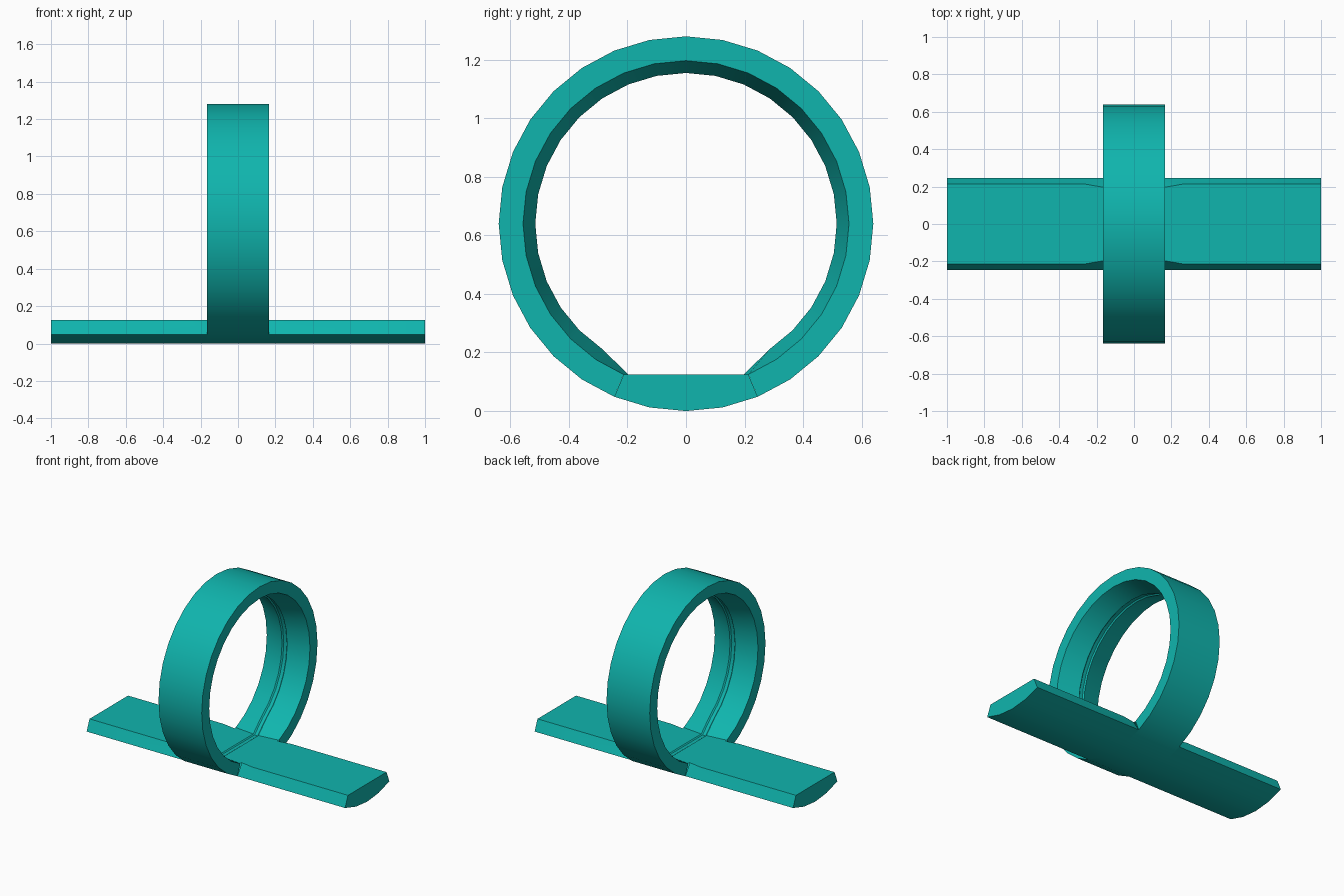
import bpy, bmesh, math

if "Cube" in bpy.data.objects:
    bpy.data.objects.remove(bpy.data.objects["Cube"])

SIDES, R, CZ = 32, 0.64, 0.64      # ring facets, outer radius, centre height
HALF, FLOOR = 0.167, 0.125         # ring half width, deck height

teal = bpy.data.materials.new("teal")
teal.diffuse_color = (0.005, 0.46, 0.42, 1)
teal.use_nodes = True
teal.node_tree.nodes["Principled BSDF"].inputs["Base Color"].default_value = teal.diffuse_color


def finish(bm, name):
    bmesh.ops.remove_doubles(bm, verts=bm.verts, dist=1e-4)
    bmesh.ops.recalc_face_normals(bm, faces=bm.faces)
    me = bpy.data.meshes.new(name)
    bm.to_mesh(me)
    bm.free()
    ob = bpy.data.objects.new(name, me)
    bpy.context.collection.objects.link(ob)
    me.materials.append(teal)
    bpy.ops.object.select_all(action='DESELECT')
    ob.select_set(True)
    bpy.context.view_layer.objects.active = ob
    bpy.ops.object.shade_smooth_by_angle(angle=math.radians(30))
    return ob


def polar(r, i):
    # angle measured from straight down
    a = 2 * math.pi * i / SIDES
    return r * math.sin(a), CZ - r * math.cos(a)


# Ring: cross-section (x, radius) swept round, inner side flattened at the deck
profile = [(-HALF, R), (HALF, R), (HALF, 0.557), (0.02, 0.515), (0.012, 0.523),
           (-0.012, 0.523), (-0.02, 0.515), (-HALF, 0.557)]
bm = bmesh.new()
rows = []
for i in range(SIDES):
    near_floor = min(i, SIDES - i) <= 2
    row = []
    for x, r in profile:
        y, z = polar(r, i)
        if near_floor and r < R:
            z = FLOOR - (0.006 if abs(x) < 0.015 else 0)
        row.append(bm.verts.new((x, y, z)))
    rows.append(row)
n = len(profile)
for i in range(SIDES):
    a, b = rows[i], rows[(i + 1) % SIDES]
    for j in range(n):
        k = (j + 1) % n
        under_deck = i in (0, 1, SIDES - 2, SIDES - 1)
        if under_deck and j in (1, n - 1):   # open where the deck joins
            continue
        bm.faces.new((a[j], b[j], b[k], a[k]))
finish(bm, "ring")

# Deck: curved underside, flat top, notched corners beside the ring
bm = bmesh.new()
TOP_Y, NOTCH_X, NOTCH_Y = 0.213, 0.26, 0.197
arc = [polar(R, i) for i in range(-2, 3)]
inner = [bm.verts.new((HALF, y, z)) for y, z in arc]
outer = [bm.verts.new((1, y, z)) for y, z in arc]
for i in range(4):
    bm.faces.new((inner[i], inner[i + 1], outer[i + 1], outer[i]))
tips, notches, corners = [], [], []
for s, e in ((-1, 0), (1, 4)):
    tips.append(bm.verts.new((1, s * TOP_Y, FLOOR)))
    notches.append(bm.verts.new((NOTCH_X, s * TOP_Y, FLOOR)))
    corners.append(bm.verts.new((HALF, s * NOTCH_Y, FLOOR)))
    bm.faces.new((inner[e], outer[e], tips[-1], notches[-1]))
    bm.faces.new((inner[e], notches[-1], corners[-1]))
bm.faces.new((corners[0], notches[0], tips[0], tips[1], notches[1], corners[1]))
bm.faces.new(outer + [tips[1], tips[0]])
deck = finish(bm, "deck")
mirror = deck.modifiers.new("mirror", 'MIRROR')
mirror.use_mirror_merge = False
